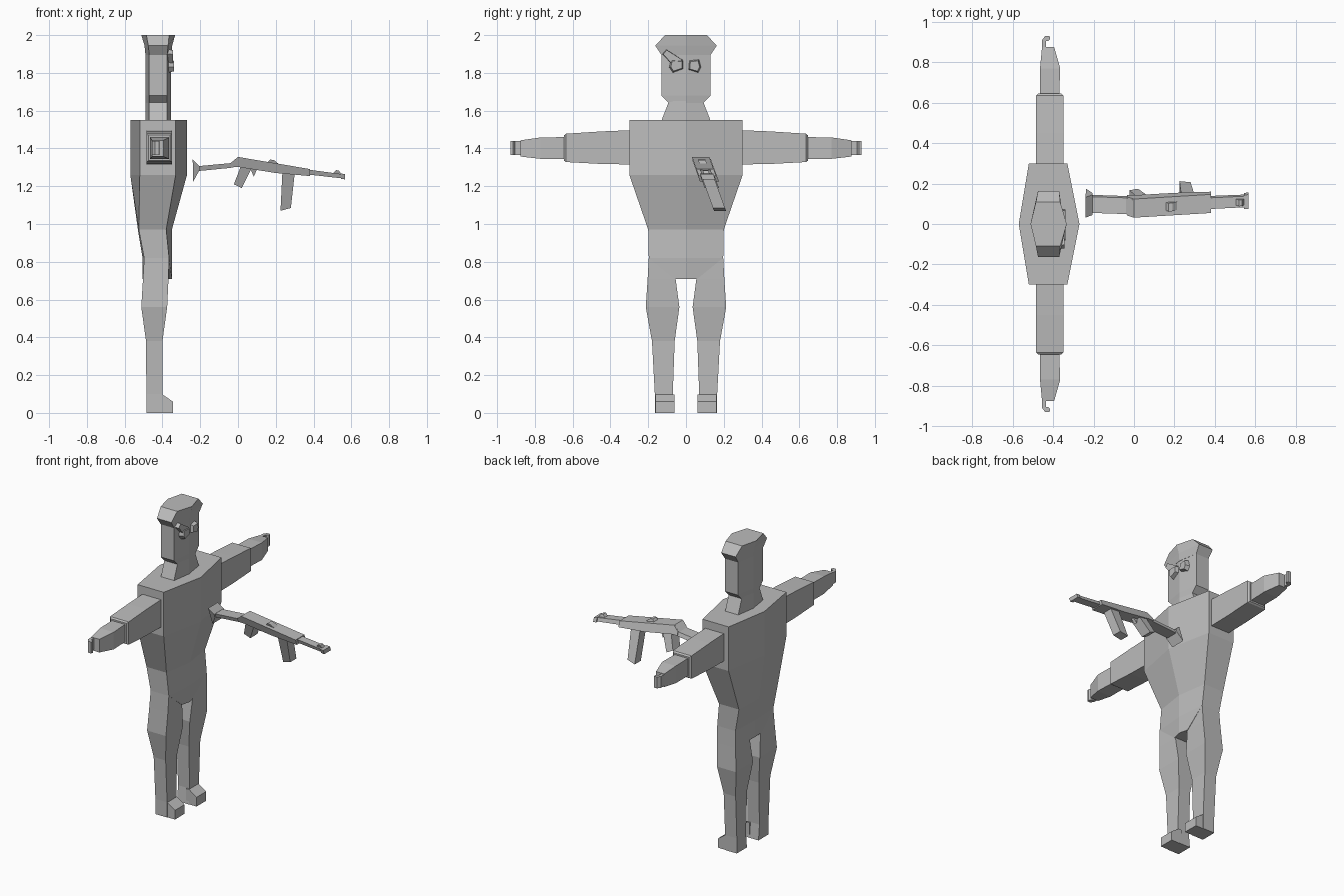
import bpy, bmesh

grey = bpy.data.materials.new("plain grey")
grey.diffuse_color = (0.5, 0.5, 0.5, 1)


def loft(name, rings, mirror=False):
    """Skin a stack of equal-sized point rings and cap both ends."""
    bm = bmesh.new()
    vs = [[bm.verts.new(p) for p in r] for r in rings]
    n = len(rings[0])
    for a, b in zip(vs, vs[1:]):
        for i in range(n):
            j = (i + 1) % n
            bm.faces.new((a[i], a[j], b[j], b[i]))
    bm.faces.new(vs[0])
    bm.faces.new(vs[-1])
    bmesh.ops.recalc_face_normals(bm, faces=bm.faces)
    me = bpy.data.meshes.new(name)
    bm.to_mesh(me)
    bm.free()
    me.materials.append(grey)
    ob = bpy.data.objects.new(name, me)
    bpy.context.collection.objects.link(ob)
    if mirror:
        m = ob.modifiers.new("mirror", 'MIRROR')
        m.use_axis = (False, True, False)
        m.use_mirror_merge = False
    return ob


def hexa(z, w, back, back_side, front_side, front):
    """Six-sided body section, pointed to front (+x) and back."""
    return [(back, 0, z), (back_side, -w, z), (front_side, -w, z),
            (front, 0, z), (front_side, w, z), (back_side, w, z)]


def flat(z, x0, x1, y0, y1):
    return [(x0, y0, z), (x1, y0, z), (x1, y1, z), (x0, y1, z)]


def across(y, x0, x1, z0, z1):
    return [(x0, y, z0), (x1, y, z0), (x1, y, z1), (x0, y, z1)]


def side_profile(name, pts, y0, y1, mirror=False):
    return loft(name, [[(x, y, z) for x, z in pts] for y in (y0, y1)], mirror)


# Torso and hips
loft("torso", [hexa(1.55, .30, -.57, -.52, -.33, -.27),
               hexa(1.26, .30, -.57, -.52, -.33, -.27),
               hexa(0.97, .20, -.53, -.525, -.38, -.35)])
loft("hips", [hexa(0.97, .20, -.53, -.525, -.38, -.35),
              hexa(0.82, .195, -.505, -.497, -.365, -.35),
              hexa(0.71, .06, -.505, -.503, -.365, -.35)])

# Legs and feet
loft("leg", [flat(.97, -.525, -.38, .05, .20),
             flat(.82, -.497, -.365, .05, .197),
             flat(.71, -.503, -.368, .055, .203),
             flat(.56, -.512, -.375, .035, .213),
             flat(.38, -.487, -.40, .06, .18),
             flat(.10, -.485, -.40, .07, .165),
             flat(0, -.485, -.40, .06, .165)], True)
side_profile("foot", [(-.42, 0), (-.345, 0), (-.345, .06), (-.40, .098), (-.42, .098)],
             .062, .162, True)

# Sleeves, forearms and curled hands
loft("sleeve", [across(.28, -.485, -.35, 1.315, 1.497),
                across(.45, -.485, -.35, 1.318, 1.49),
                across(.635, -.485, -.35, 1.328, 1.478),
                across(.645, -.475, -.36, 1.335, 1.47)], True)
loft("forearm", [across(.64, -.465, -.37, 1.345, 1.46),
                 across(.77, -.465, -.365, 1.345, 1.458),
                 across(.875, -.455, -.395, 1.357, 1.443)], True)
hook = [(-.455, .87), (-.435, .87), (-.435, .905), (-.425, .905),
        (-.415, .915), (-.418, .93), (-.44, .93), (-.455, .91)]
loft("hand", [[(x, y, z) for x, y in hook] for z in (1.365, 1.44)], True)

# Neck, head and hair
loft("neck", [hexa(1.54, .133, -.49, -.47, -.375, -.355),
              hexa(1.65, .09, -.49, -.47, -.375, -.355)])
loft("head", [hexa(1.64, .09, -.49, -.47, -.375, -.355),
              hexa(1.68, .13, -.49, -.47, -.375, -.355),
              hexa(1.90, .13, -.49, -.47, -.375, -.355)])
loft("hair", [hexa(1.895, .13, -.49, -.47, -.375, -.353),
              hexa(1.945, .163, -.495, -.475, -.37, -.348),
              hexa(2.0, .11, -.512, -.485, -.365, -.333)])


# Eye pieces standing off the face
def plate(name, pts, x0, x1, shrink):
    cy = sum(p[0] for p in pts) / len(pts)
    cz = sum(p[1] for p in pts) / len(pts)
    loft(name, [[(x, cy + (y - cy) * s, cz + (z - cz) * s) for y, z in pts]
                for x, s in ((x0, 1), (x1, shrink))])


plate("eye", [(.01, 1.815), (.065, 1.80), (.08, 1.83), (.07, 1.872), (.015, 1.868)],
      -.372, -.338, .75)
plate("eye_patch", [(-.01, 1.82), (-.07, 1.80), (-.09, 1.83), (-.08, 1.872), (-.012, 1.868)],
      -.372, -.338, .75)
plate("patch_strap", [(-.01, 1.865), (-.075, 1.845), (-.125, 1.90), (-.105, 1.925)],
      -.378, -.345, .9)


# Rifle: side profiles that lean sideways as they go down
def rifle_part(name, pts, width):
    def lean(z):
        return .09 + (1.32 - z) * .36
    loft(name, [[(x, lean(z) + s * width / 2, z) for x, z in pts] for s in (-1, 1)])


rifle_part("rifle_butt", [(-.24, 1.343), (-.205, 1.307), (-.205, 1.283), (-.237, 1.225)], .10)
rifle_part("rifle_stock", [(-.215, 1.306), (-.04, 1.322), (0, 1.355), (.0, 1.305),
                           (-.04, 1.297), (-.215, 1.28)], .08)
rifle_part("rifle_receiver", [(-.035, 1.325), (0, 1.355), (.38, 1.291), (.38, 1.254),
                              (.20, 1.27), (0, 1.302), (-.035, 1.302)], .092)
rifle_part("rifle_barrel", [(.37, 1.288), (.565, 1.262), (.565, 1.24), (.37, 1.262)], .055)
rifle_part("muzzle", [(.545, 1.267), (.567, 1.264), (.567, 1.236), (.545, 1.239)], .07)
rifle_part("front_sight", [(.50, 1.265), (.52, 1.285), (.535, 1.283), (.548, 1.26)], .03)
rifle_part("rear_sight", [(.155, 1.325), (.17, 1.341), (.19, 1.339), (.215, 1.318)], .04)
rifle_part("grip", [(.015, 1.305), (.07, 1.29), (.02, 1.19), (-.022, 1.21)], .075)
rifle_part("trigger", [(.065, 1.295), (.10, 1.288), (.083, 1.25)], .02)
rifle_part("magazine", [(.235, 1.275), (.30, 1.265), (.28, 1.085), (.225, 1.07)], .064)
